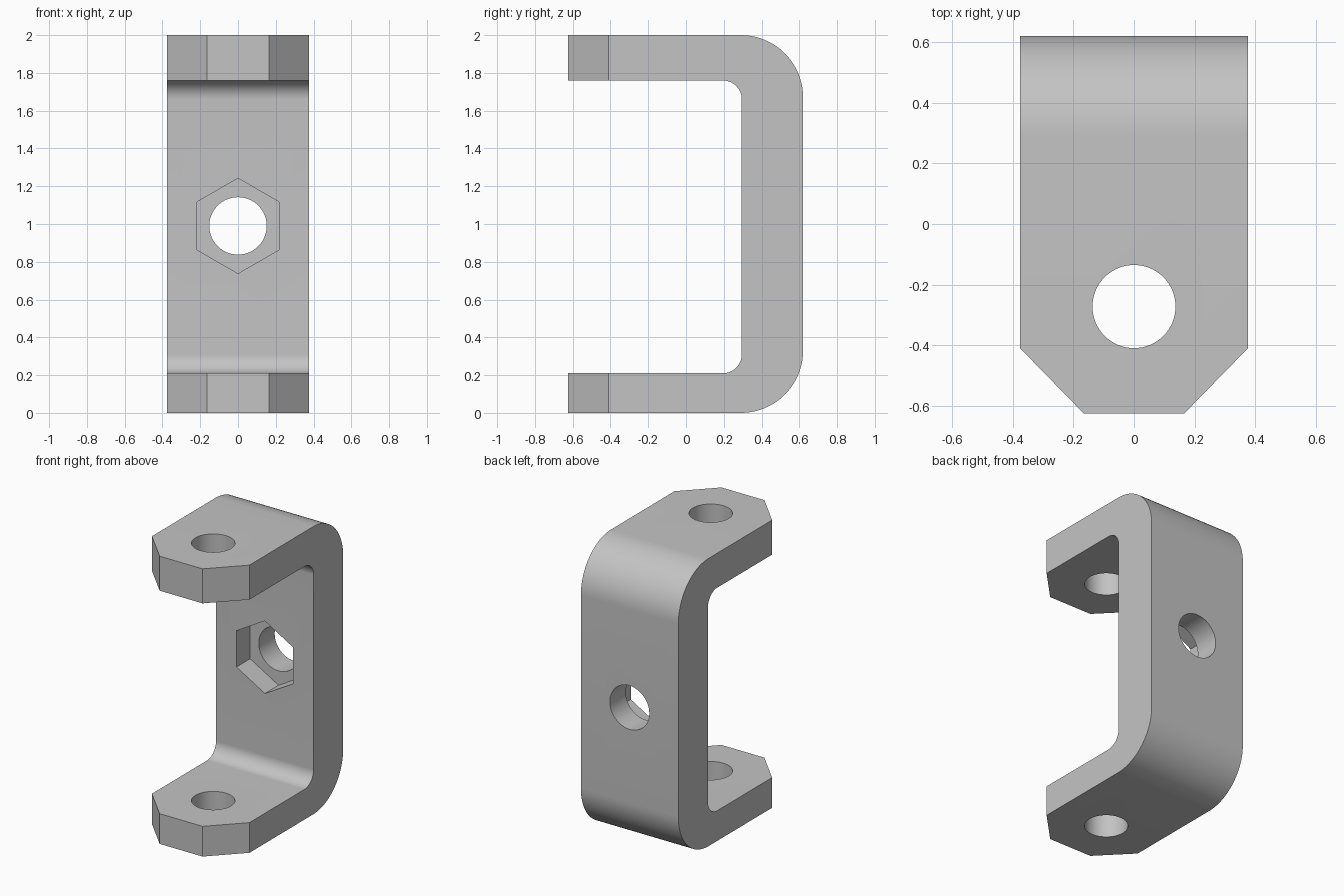
import bpy, bmesh, math
from mathutils import Matrix, Vector

cube = bpy.data.objects.get("Cube")
if cube:
    bpy.data.objects.remove(cube, do_unlink=True)

grey = bpy.data.materials.new("plain grey")
grey.use_nodes = True
colour = (0.55, 0.55, 0.55, 1)
grey.diffuse_color = colour
grey.node_tree.nodes["Principled BSDF"].inputs["Base Color"].default_value = colour

HALF_W, FRONT, BACK, HEIGHT = 0.375, -0.625, 0.62, 2.0
WALL_Y, LOW_Z, HIGH_Z = 0.295, 0.21, 1.76


def arc(cy, cz, r, start, end, steps=20):
    """Points of an arc in the y-z plane, angles in degrees."""
    angles = [math.radians(start + (end - start) * i / steps) for i in range(steps + 1)]
    return [(cy + r * math.cos(a), cz + r * math.sin(a)) for a in angles]


def prism(name, points, vector):
    """Extrude a flat outline along a vector."""
    bm = bmesh.new()
    face = bm.faces.new([bm.verts.new(p) for p in points])
    new = bmesh.ops.extrude_face_region(bm, geom=[face])["geom"]
    bmesh.ops.translate(bm, vec=vector, verts=[v for v in new if isinstance(v, bmesh.types.BMVert)])
    bmesh.ops.recalc_face_normals(bm, faces=bm.faces)
    mesh = bpy.data.meshes.new(name)
    bm.to_mesh(mesh)
    bm.free()
    obj = bpy.data.objects.new(name, mesh)
    bpy.context.collection.objects.link(obj)
    mesh.materials.append(grey)
    return obj


def ring(center, r, sides, axis):
    """Regular outline around the y or z axis."""
    turn = Matrix.Rotation(math.pi / 2, 3, 'X') if axis == 'Y' else Matrix.Identity(3)
    step = math.tau / sides
    return [Vector(center) + turn @ Vector((r * math.sin(i * step), r * math.cos(i * step), 0))
            for i in range(sides)]


# C-shaped strap with large outer bends and small inner bends
R, r = 0.33, 0.1
outline = [(FRONT, 0)] + arc(BACK - R, R, R, -90, 0)
outline += arc(BACK - R, HEIGHT - R, R, 0, 90)
outline += [(FRONT, HEIGHT), (FRONT, HIGH_Z)]
outline += arc(WALL_Y - r, HIGH_Z - r, r, 90, 0)
outline += arc(WALL_Y - r, LOW_Z + r, r, 0, -90)
outline += [(FRONT, LOW_Z)]
bracket = prism("bracket", [(-HALF_W, y, z) for y, z in outline], (2 * HALF_W, 0, 0))

cutters = []
# Clipped front corners of both arms
for side in (-1, 1):
    wedge = [(side * 0.165, FRONT, -0.1), (side * HALF_W, -0.41, -0.1),
             (side * 0.6, -0.185, -0.1), (side * 0.6, -0.9, -0.1), (side * 0.165, -0.9, -0.1)]
    cutters.append(prism("corner_cutter", wedge, (0, 0, 2.2)))
# Bolt hole through both arms
cutters.append(prism("arm_hole_cutter", ring((0, -0.272, -0.1), 0.137, 64, 'Z'), (0, 0, 2.2)))
# Bolt hole and hexagonal nut recess in the back wall
cutters.append(prism("wall_hole_cutter", ring((0, 0.1, 0.99), 0.152, 64, 'Y'), (0, 0.8, 0)))
cutters.append(prism("nut_recess_cutter", ring((0, 0.1, 0.99), 0.252, 6, 'Y'), (0, WALL_Y + 0.05, 0)))

for cutter in cutters:
    mod = bracket.modifiers.new(cutter.name, 'BOOLEAN')
    mod.operation = 'DIFFERENCE'
    mod.solver = 'EXACT'
    mod.object = cutter

# Apply the cuts, remove the cutters and shade the bends smooth
bpy.context.view_layer.update()
cut = bpy.data.meshes.new_from_object(bracket.evaluated_get(bpy.context.evaluated_depsgraph_get()))
bracket.modifiers.clear()
bracket.data = cut
cut.name = "bracket"
cut.materials.clear()
cut.materials.append(grey)
for polygon in cut.polygons:
    polygon.material_index = 0
for cutter in cutters:
    bpy.data.objects.remove(cutter, do_unlink=True)
bpy.ops.object.select_all(action='DESELECT')
bracket.select_set(True)
bpy.context.view_layer.objects.active = bracket
bpy.ops.object.shade_smooth_by_angle(angle=math.radians(30))
